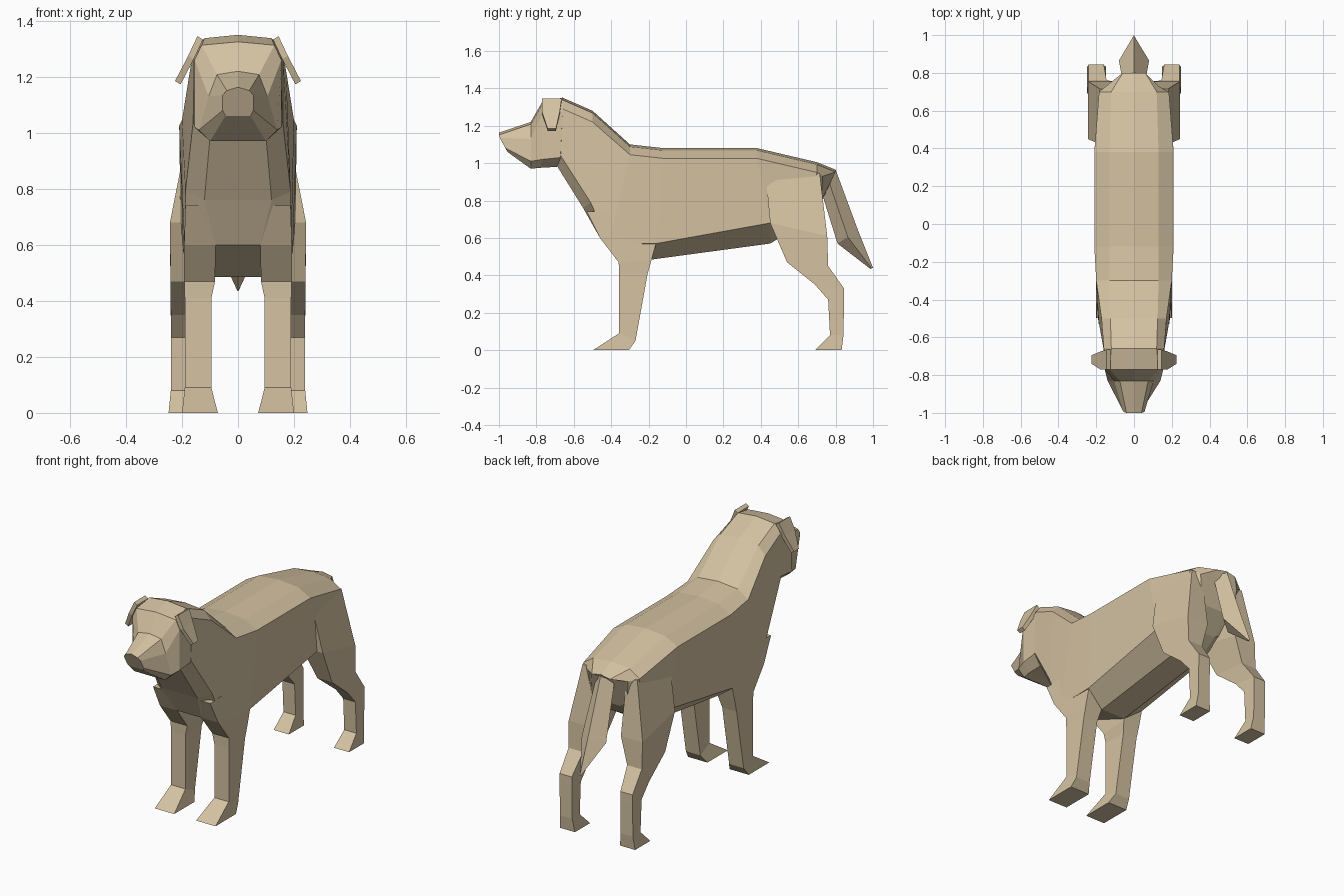
import bpy, bmesh

fur = bpy.data.materials.new("tan fur")
fur.diffuse_color = (0.66, 0.54, 0.36, 1)


def loft(name, rings):
    """Skin a list of equal-length point rings and cap both ends."""
    bm = bmesh.new()
    vs = [[bm.verts.new(p) for p in r] for r in rings]
    n = len(rings[0])
    for a, b in zip(vs, vs[1:]):
        for i in range(n):
            j = (i + 1) % n
            bm.faces.new((a[i], a[j], b[j], b[i]))
    bm.faces.new(vs[0])
    bm.faces.new(vs[-1])
    bmesh.ops.remove_doubles(bm, verts=bm.verts, dist=0.0005)
    bmesh.ops.recalc_face_normals(bm, faces=bm.faces)
    me = bpy.data.meshes.new(name)
    bm.to_mesh(me)
    bm.free()
    me.materials.append(fur)
    ob = bpy.data.objects.new(name, me)
    bpy.context.collection.objects.link(ob)
    return ob


def section(*half):
    """Mirror (x, y, z) points running top to bottom; adds a slight crown on top."""
    x, y, z = half[0]
    right = [(x, y, z - 0.012)] + list(half[1:])
    left = [(-px, py, pz) for px, py, pz in reversed(right)]
    return [(0, y, z)] + right + left


def limb(name, s, rows):
    """Four-sided leg; row = front y, z, back y, z, inner x, outer x."""
    loft(name, [[(s * xi, fy, fz), (s * xo, fy, fz), (s * xo, by, bz), (s * xi, by, bz)]
                for fy, fz, by, bz, xi, xo in rows])


# Neck, chest, trunk and rump
loft("body", [
    section((.12, -.66, 1.35), (.16, -.66, 1.29), (.16, -.67, 1.04), (.10, -.69, .985)),
    section((.125, -.5, 1.28), (.172, -.5, 1.22), (.188, -.51, .79), (.12, -.55, .76)),
    section((.13, -.3, 1.10), (.20, -.3, 1.045), (.19, -.41, .57), (.08, -.46, .60)),
    section((.13, -.12, 1.08), (.21, -.12, 1.025), (.195, -.16, .57), (.08, -.18, .485)),
    section((.13, .38, 1.08), (.21, .38, 1.025), (.205, .45, .68), (.08, .45, .57)),
    section((.12, .70, 1.005), (.185, .70, .95), (.17, .66, .72), (.08, .60, .66)),
    section((.06, .80, .965), (.13, .73, .93), (.12, .725, .80), (.06, .71, .76)),
])

# Head tapering into the snout
loft("head", [
    section((.12, -.66, 1.35), (.16, -.66, 1.28), (.158, -.67, 1.03), (.10, -.69, .98)),
    section((.13, -.77, 1.325), (.155, -.77, 1.26), (.155, -.77, 1.02), (.105, -.78, .975)),
    section((.075, -.83, 1.22), (.105, -.83, 1.13), (.14, -.83, 1.01), (.10, -.83, .97)),
    section((.04, -1.0, 1.163), (.055, -.995, 1.135), (.055, -.965, 1.08), (.045, -.955, 1.06)),
])

# Tail, a ridged diamond section ending in a point
loft("tail", [[(0, by, bz), (w, (by + fy) / 2, (bz + fz) / 2), (0, fy, fz),
               (-w, (by + fy) / 2, (bz + fz) / 2)]
              for by, bz, fy, fz, w in [
                  (.80, .965, .72, .86, .06),
                  (.92, .64, .81, .57, .08),
                  (1.0, .44, .985, .435, .003)]])

for side, s in (("right", 1), ("left", -1)):
    # Front leg with paw
    limb("front_leg_" + side, s, [
        (-.53, .74, -.15, .75, .09, .188),
        (-.46, .60, -.16, .57, .08, .192),
        (-.36, .47, -.185, .48, .082, .192),
        (-.358, .41, -.205, .41, .095, .19),
        (-.358, .09, -.27, .05, .095, .19),
        (-.497, 0, -.305, 0, .072, .20)])
    # Hind leg with thigh, hock and paw
    limb("hind_leg_" + side, s, [
        (.42, 1.00, .715, .945, .11, .18),
        (.45, .68, .755, .61, .10, .243),
        (.54, .47, .76, .45, .145, .241),
        (.69, .35, .845, .33, .16, .24),
        (.76, .27, .845, .27, .16, .24),
        (.77, .08, .842, .08, .16, .24),
        (.69, 0, .832, 0, .148, .248)])
    # Folded ear
    loft("ear_" + side, [[(s * x, y0, z), (s * x, y1, z),
                          (s * (x - .02), y1, z - .012), (s * (x - .02), y0, z - .012)]
                         for x, z, y0, y1 in [
                             (.145, 1.345, -.77, -.665),
                             (.178, 1.275, -.77, -.675),
                             (.225, 1.185, -.74, -.695)]])
